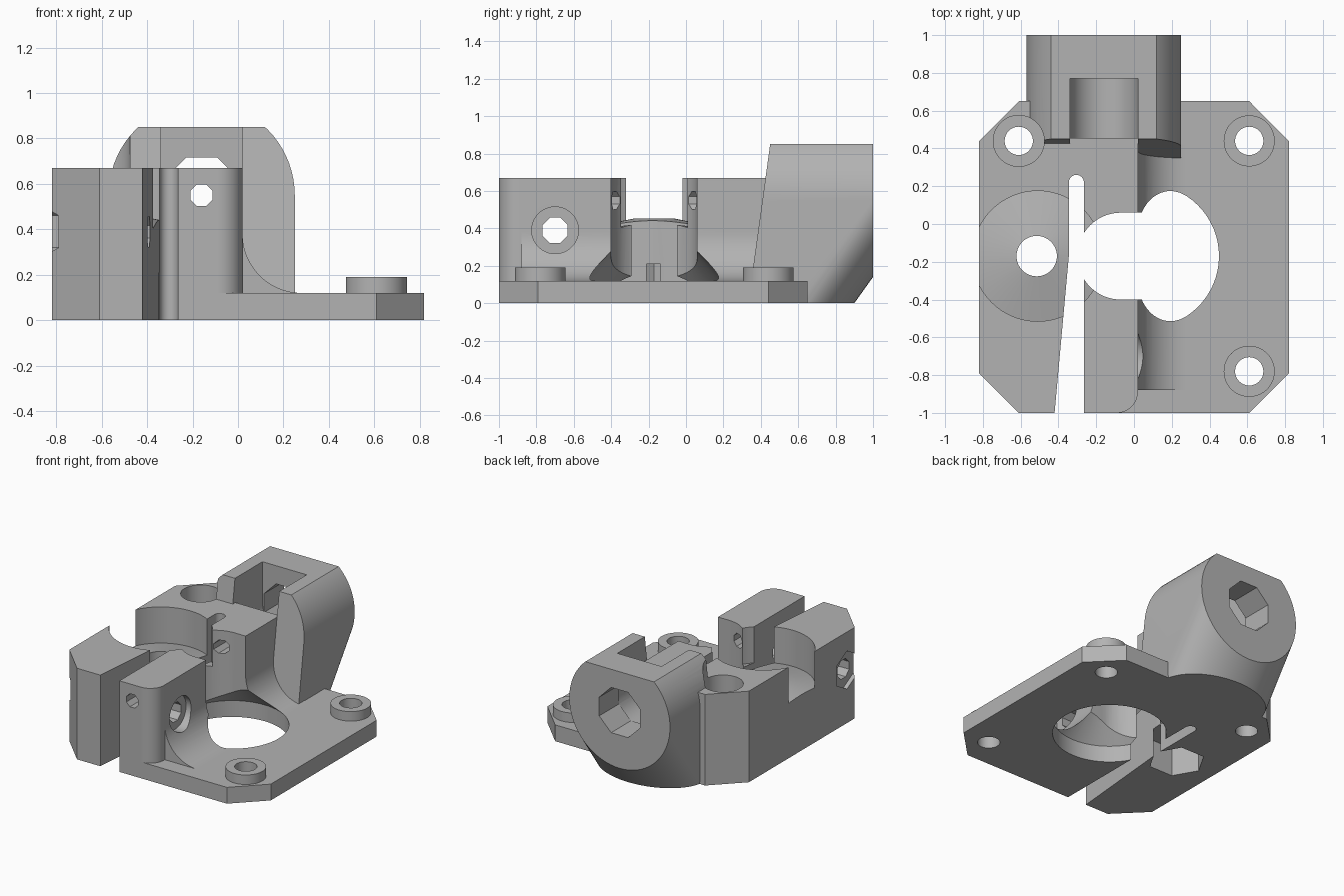
import bpy, bmesh, math
from mathutils import Vector, Matrix

cube = bpy.data.objects.get("Cube")
if cube:
    bpy.data.objects.remove(cube, do_unlink=True)

grey = bpy.data.materials.new("plain grey")
grey.use_nodes = True
GREY = (0.45, 0.45, 0.45, 1)
grey.diffuse_color = GREY
grey.node_tree.nodes["Principled BSDF"].inputs["Base Color"].default_value = GREY


def finish(name, bm):
    bmesh.ops.recalc_face_normals(bm, faces=bm.faces)
    mesh = bpy.data.meshes.new(name)
    bm.to_mesh(mesh)
    bm.free()
    mesh.materials.append(grey)
    obj = bpy.data.objects.new(name, mesh)
    bpy.context.collection.objects.link(obj)
    return obj


def prism(name, points, low, high, axis="z"):
    """Extrude a 2D outline: xy along z, or xz along y."""
    def place(p, h):
        return (p[0], p[1], h) if axis == "z" else (p[0], h, p[1])
    bm = bmesh.new()
    face = bm.faces.new([bm.verts.new(place(p, low)) for p in points])
    new = bmesh.ops.extrude_face_region(bm, geom=[face])["geom"]
    shift = Vector(place((0, 0), high - low))
    bmesh.ops.translate(bm, vec=shift, verts=[v for v in new if isinstance(v, bmesh.types.BMVert)])
    return finish(name, bm)


def box(name, x, y, z):
    return prism(name, [(x[0], y[0]), (x[1], y[0]), (x[1], y[1]), (x[0], y[1])], *z)


def rod(name, axis, centre, radius, low, high, sides=64, turn=0.0):
    """Round or many-sided rod between two positions along an axis."""
    bm = bmesh.new()
    spin = Matrix.Rotation(turn, 4, "Z")
    tilt = {"x": Matrix.Rotation(math.pi / 2, 4, "Y"),
            "y": Matrix.Rotation(-math.pi / 2, 4, "X"), "z": Matrix()}[axis]
    mid = list(centre)
    mid.insert("xyz".index(axis), (low + high) / 2)
    bmesh.ops.create_cone(bm, cap_ends=True, segments=sides, radius1=radius, radius2=radius,
                          depth=high - low, matrix=Matrix.Translation(mid) @ tilt @ spin)
    return finish(name, bm)


def lathe(name, centre, profile):
    bm = bmesh.new()
    verts = [bm.verts.new((r, 0, z)) for r, z in profile]
    edges = [bm.edges.new(pair) for pair in zip(verts, verts[1:])]
    bmesh.ops.spin(bm, geom=verts + edges, cent=(0, 0, 0), axis=(0, 0, 1),
                   angle=math.tau, steps=64)
    bmesh.ops.remove_doubles(bm, verts=bm.verts, dist=0.0005)
    bmesh.ops.translate(bm, vec=(*centre, 0), verts=bm.verts)
    return finish(name, bm)


def arc(cx, cy, r, start, end, steps=12):
    angles = [math.radians(start + (end - start) * i / steps) for i in range(steps + 1)]
    return [(cx + r * math.cos(a), cy + r * math.sin(a)) for a in angles]


def combine(target, tool, operation):
    mod = target.modifiers.new(tool.name, "BOOLEAN")
    mod.operation, mod.solver, mod.object = operation, "EXACT", tool
    bpy.context.view_layer.objects.active = target
    bpy.ops.object.modifier_apply(modifier=mod.name)
    bpy.data.objects.remove(tool, do_unlink=True)


MID = -0.17          # y of the main opening
BORE = (-0.16, 0.55)  # x, z of the rear barrel
POST = (-0.515, MID)
BOLTS = [(0.61, 0.44), (0.61, -0.78), (-0.61, 0.44)]
EIGHTH, TWELFTH = math.pi / 8, math.pi / 6

# Base plate with clipped corners
bracket = prism("mount_bracket", [(-0.61, -1), (0.61, -1), (0.82, -0.79), (0.82, 0.44),
                                  (0.61, 0.65), (-0.61, 0.65), (-0.82, 0.44), (-0.82, -0.79)], 0, 0.12)

# Tall clamp block, concave fillet beside it, and bolt bosses
solids = [
    prism("clamp_block", [(-0.61, -1), *arc(-0.09, -0.89, 0.11, -90, 0), (0.02, 0.65),
                          (-0.61, 0.65), (-0.82, 0.44), (-0.82, -0.79)], 0, 0.67),
    prism("wall_fillet", [(-0.1, 0.05), (0.28, 0.05), *arc(0.28, 0.38, 0.26, 270, 180, 20),
                          (-0.1, 0.38)], -0.88, 0.42, "y"),
]
solids += [rod("bolt_boss", "z", c, 0.135, 0.05, 0.19) for c in BOLTS[:2]]

# Rear barrel swept down and forward, then trimmed flat
bm = bmesh.new()
for k in (0, 1):
    for y in (0.2, 1.0):
        for x, z in arc(*BORE, 0.41, 0, 360, 72)[:-1]:
            bm.verts.new((x, y - 0.5 * k, z - 0.7 * k))
hull = bmesh.ops.convex_hull(bm, input=bm.verts)
inside = [v for v in hull["geom_interior"] if isinstance(v, bmesh.types.BMVert)]
bmesh.ops.delete(bm, geom=inside, context="VERTS")
for point, normal in (((0, 0, 0), (0, 0, -1)), ((0, 0, 0.85), (0, 0, 1)),
                      ((0, 0.45, 0.85), (0, -0.99, 0.137))):
    cut = bmesh.ops.bisect_plane(bm, geom=bm.verts[:] + bm.edges[:] + bm.faces[:],
                                 plane_co=point, plane_no=normal, clear_outer=True)
    rim = [e for e in cut["geom_cut"] if isinstance(e, bmesh.types.BMEdge)]
    bmesh.ops.contextual_create(bm, geom=rim)
bmesh.ops.dissolve_limit(bm, angle_limit=0.002, verts=bm.verts, edges=bm.edges)
solids.append(finish("rear_barrel", bm))

for part in solids:
    combine(bracket, part, "UNION")

cutters = [
    # Main opening: round, coning in to a neck that runs up through the block
    lathe("main_opening", (0.07, MID), [(0, -0.1), (0.38, -0.1), (0.38, 0.12), (0.23, 0.28), (0, 0.28)]),
    prism("neck_cut", [*arc(-0.07, MID, 0.23, 90, 270, 32), (0.3, MID - 0.23), (0.3, MID + 0.23)], -0.1, 0.8),
    # Clamp slit
    prism("clamp_slit", [(-0.265, -1.05), *arc(-0.305, 0.22, 0.04, 0, 180), (-0.345, MID), (-0.425, -1.05)],
          -0.1, 0.8),
    # Round pocket with a shallow coned floor, its hole and nut trap
    lathe("round_pocket", (-0.51, MID), [(0, 0.475), (0.345, 0.404), (0.345, 0.8), (0, 0.8)]),
    rod("post_hole", "z", POST, 0.107, -0.1, 0.6),
    rod("post_nut_trap", "z", POST, 0.19, -0.1, 0.21, 6, TWELFTH),
    # Cross bolt with head recess and nut trap
    rod("cross_bolt_hole", "x", (-0.7, 0.39), 0.073, -0.9, 0.1, 8, EIGHTH),
    rod("cross_head_recess", "x", (-0.7, 0.39), 0.125, -0.02, 0.3),
    rod("cross_nut_trap", "x", (-0.7, 0.39), 0.14, -0.9, -0.79, 6, math.pi / 2),
    # Lengthwise pin hole, barrel bore and loading notch
    rod("pin_hole", "y", BORE, 0.052, -1.1, 0.6, 8, EIGHTH),
    rod("barrel_bore", "y", BORE, 0.18, 0.455, 0.77),
    rod("rear_hole", "y", BORE, 0.18, 0.7, 1.1, 8, EIGHTH),
    box("loading_notch", (-0.34, 0.02), (0.455, 0.77), (0.55, 0.95)),
    box("notch_mouth", (-0.34, 0.02), (0.3, 0.5), (0.67, 0.95)),
    # Deep seat for the rear corner bolt
    rod("corner_bolt_seat", "z", BOLTS[2], 0.135, 0.19, 0.95),
]
cutters += [rod("bolt_hole", "z", c, 0.075, -0.1, 0.4, 32) for c in BOLTS]
for tool in cutters:
    combine(bracket, tool, "DIFFERENCE")

bpy.ops.object.select_all(action="DESELECT")
bracket.select_set(True)
bpy.context.view_layer.objects.active = bracket
bpy.ops.object.shade_smooth_by_angle(angle=math.radians(25))
